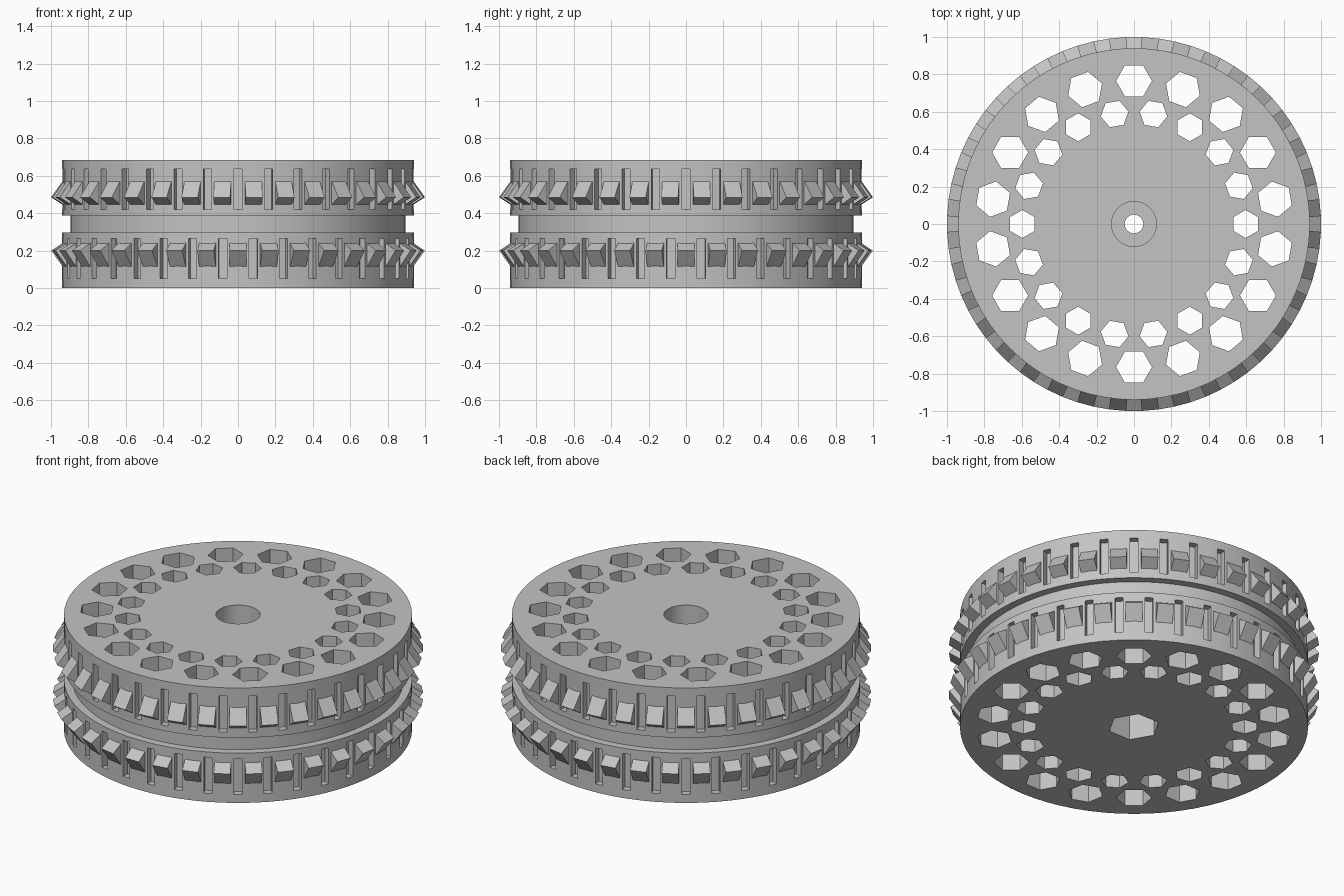
import bpy, bmesh, math
from mathutils import Matrix, Vector

if "Cube" in bpy.data.objects:
    bpy.data.objects.remove(bpy.data.objects["Cube"])

H = 0.685          # overall height
R = 0.94           # rim radius
grey = bpy.data.materials.new("light_grey")
grey.diffuse_color = (0.55, 0.55, 0.55, 1)
grey.use_nodes = True
grey.node_tree.nodes["Principled BSDF"].inputs["Base Color"].default_value = grey.diffuse_color


def spin_z(deg):
    return Matrix.Rotation(math.radians(deg), 4, 'Z')


def prism(bm, sides, radius, z0, z1, matrix=Matrix(), turn=0.0):
    """Upright prism with a vertex at angle `turn`."""
    pts = [(radius * math.cos(math.radians(turn + 360 * i / sides)),
            radius * math.sin(math.radians(turn + 360 * i / sides))) for i in range(sides)]
    lo = [bm.verts.new(matrix @ Vector((x, y, z0))) for x, y in pts]
    hi = [bm.verts.new(matrix @ Vector((x, y, z1))) for x, y in pts]
    bm.faces.new(lo[::-1])
    bm.faces.new(hi)
    for i in range(sides):
        j = (i + 1) % sides
        bm.faces.new((lo[i], lo[j], hi[j], hi[i]))


def radial_block(bm, profile, width, deg):
    """Extrude an (r, z) outline sideways and place it at an angle."""
    m = spin_z(deg)
    a = [bm.verts.new(m @ Vector((r, -width / 2, z))) for r, z in profile]
    b = [bm.verts.new(m @ Vector((r, width / 2, z))) for r, z in profile]
    bm.faces.new(a)
    bm.faces.new(b[::-1])
    n = len(profile)
    for i in range(n):
        j = (i + 1) % n
        bm.faces.new((a[j], a[i], b[i], b[j]))


def make(name, bm):
    bmesh.ops.recalc_face_normals(bm, faces=bm.faces)
    me = bpy.data.meshes.new(name)
    bm.to_mesh(me)
    bm.free()
    me.materials.append(grey)
    ob = bpy.data.objects.new(name, me)
    bpy.context.collection.objects.link(ob)
    return ob


def cut(target, name, bm):
    cutter = make(name, bm)
    cutter.hide_render = True
    mod = target.modifiers.new(name, 'BOOLEAN')
    mod.operation, mod.solver, mod.object = 'DIFFERENCE', 'EXACT', cutter
    bpy.ops.object.select_all(action='DESELECT')
    target.select_set(True)
    bpy.context.view_layer.objects.active = target
    bpy.ops.object.modifier_apply(modifier=name)
    bpy.data.objects.remove(cutter)


# Wheel body: turned profile with a groove around the middle
SEG = 72
profile = [(R, 0), (R, 0.297), (0.895, 0.297), (0.895, 0.388), (R, 0.388), (R, H)]
bm = bmesh.new()
rings = [[bm.verts.new(spin_z(360 * i / SEG) @ Vector((r, 0, z))) for i in range(SEG)]
         for r, z in profile]
for a, b in zip(rings, rings[1:]):
    for i in range(SEG):
        j = (i + 1) % SEG
        bm.faces.new((a[i], a[j], b[j], b[i]))
bm.faces.new(rings[0][::-1])
bm.faces.new(rings[-1])
wheel = make("wheel_body", bm)

# Two rings of hexagonal through holes, flats facing the centre
bm = bmesh.new()
for k in range(18):
    for dist, size, deg in ((0.765, 0.096, 20 * k + 10), (0.597, 0.075, 20 * k)):
        prism(bm, 6, size, -0.1, H + 0.1, spin_z(deg) @ Matrix.Translation((dist, 0, 0)), 30)
cut(wheel, "lightening_holes", bm)

# Upright slots around both rims, staggered between the rows
bm = bmesh.new()
for k in range(36):
    for z0, z1, deg in ((0.42, 0.635, 10 * k), (0.05, 0.265, 10 * k + 5)):
        radial_block(bm, [(0.9, z0), (1.1, z0), (1.1, z1), (0.9, z1)], 0.044, deg)
cut(wheel, "rim_slots", bm)

# Hub: round recess above, hexagonal recess below, axle hole between
for name, sides, radius, z0, z1 in (("bearing_recess", 48, 0.12, 0.42, H + 0.1),
                                    ("nut_recess", 6, 0.14, -0.1, 0.25),
                                    ("axle_hole", 32, 0.05, -0.1, H + 0.1)):
    bm = bmesh.new()
    prism(bm, sides, radius, z0, z1)
    cut(wheel, name, bm)

# Tilted block teeth, mirrored between the two rows
tooth = [(0.999, 0.485), (0.937, 0.572), (0.9, 0.54), (0.9, 0.43), (0.937, 0.445)]
bm = bmesh.new()
for k in range(36):
    radial_block(bm, tooth, 0.09, 10 * k + 5)
make("upper_teeth", bm)
bm = bmesh.new()
for k in range(36):
    radial_block(bm, [(r, H - z) for r, z in tooth], 0.09, 10 * k)
make("lower_teeth", bm)

# Smooth the turned walls, keep the edges crisp
bpy.ops.object.select_all(action='DESELECT')
wheel.select_set(True)
bpy.context.view_layer.objects.active = wheel
bpy.ops.object.shade_smooth_by_angle(angle=math.radians(20))
